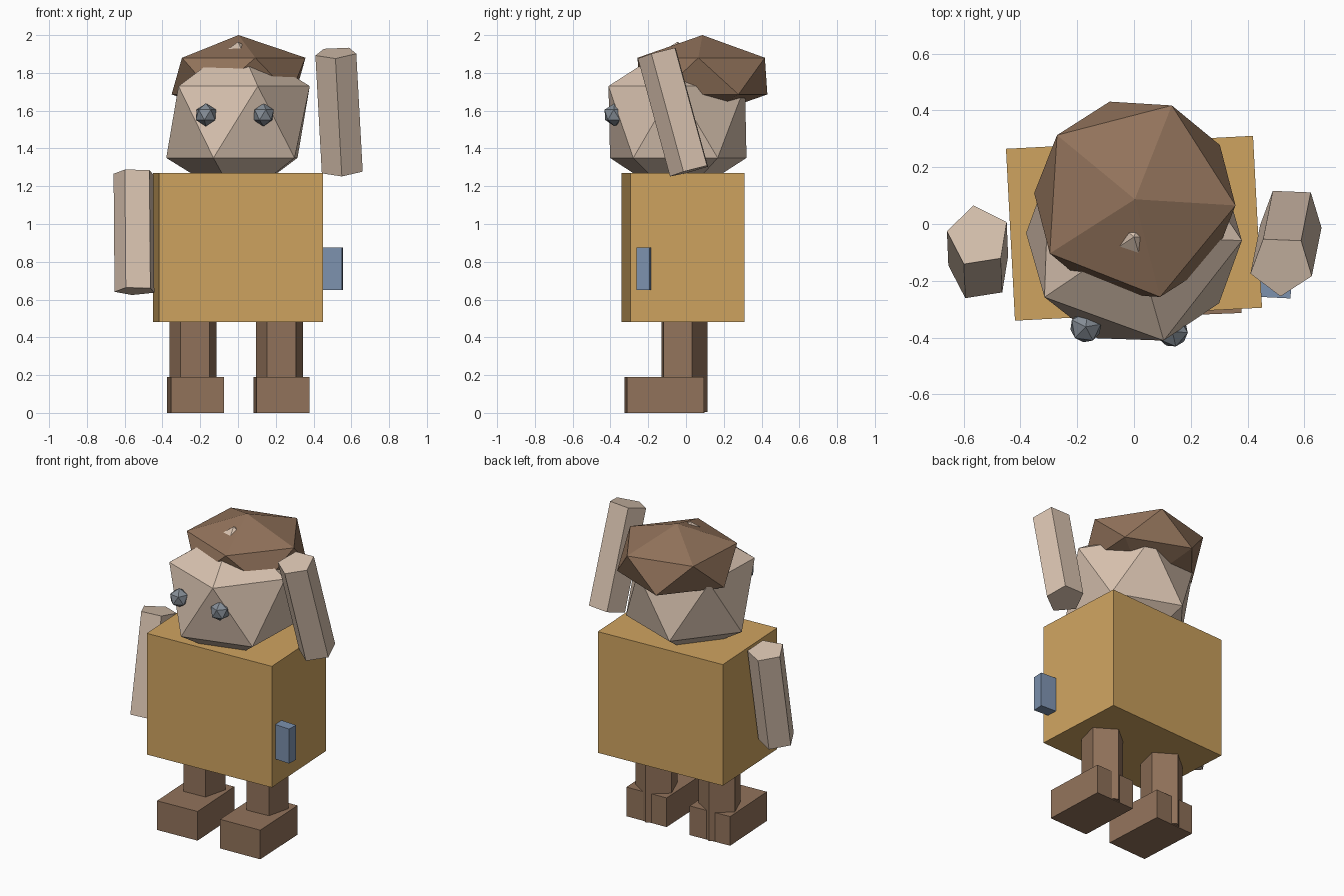
import bpy, bmesh
from math import radians, sin, cos, tau
from mathutils import Matrix, Vector

if "Cube" in bpy.data.objects:
    bpy.data.objects.remove(bpy.data.objects["Cube"], do_unlink=True)


def linear(c):
    c /= 255
    return c / 12.92 if c <= 0.04045 else ((c + 0.055) / 1.055) ** 2.4


def material(name, *rgb):
    mat = bpy.data.materials.new(name)
    mat.use_nodes = True
    colour = (*map(linear, rgb), 1)
    mat.diffuse_color = colour
    bsdf = next(n for n in mat.node_tree.nodes if n.type == 'BSDF_PRINCIPLED')
    bsdf.inputs["Base Color"].default_value = colour
    return mat


def finish(name, bm, mat):
    bmesh.ops.recalc_face_normals(bm, faces=bm.faces)
    mesh = bpy.data.meshes.new(name)
    bm.to_mesh(mesh)
    bm.free()
    mesh.materials.append(mat)
    obj = bpy.data.objects.new(name, mesh)
    bpy.context.collection.objects.link(obj)
    return obj


def placed(centre, size, turn):
    return (Matrix.Translation(centre) @ Matrix.Rotation(radians(turn), 4, 'Z')
            @ Matrix.Diagonal((*size, 1)))


def box(name, mat, centre, size, turn):
    bm = bmesh.new()
    bmesh.ops.create_cube(bm, size=1, matrix=placed(centre, size, turn))
    return finish(name, bm, mat)


def gem(name, mat, centre, radii, turn):
    """Twenty-sided ball, optionally squashed."""
    bm = bmesh.new()
    bmesh.ops.create_icosphere(bm, subdivisions=1, radius=1,
                               matrix=placed(centre, radii, turn))
    return finish(name, bm, mat)


def limb(name, mat, bottom, top, radius, first_angle):
    """Five-sided prism between two points."""
    bottom, top = Vector(bottom), Vector(top)
    tilt = Vector((0, 0, 1)).rotation_difference(top - bottom)
    bm = bmesh.new()
    rings = []
    for end in (bottom, top):
        ring = []
        for i in range(5):
            a = radians(first_angle) + tau * i / 5
            ring.append(bm.verts.new(end + tilt @ Vector((radius * cos(a), radius * sin(a), 0))))
        rings.append(ring)
        bm.faces.new(ring)
    low, high = rings
    for i in range(5):
        j = (i + 1) % 5
        bm.faces.new((low[i], low[j], high[j], high[i]))
    return finish(name, bm, mat)


shirt = material("ochre", 207, 164, 96)
brown = material("brown", 146, 115, 91)
skin = material("pale skin", 216, 194, 175)
blue = material("dusty blue", 124, 145, 174)
grey = material("slate grey", 133, 141, 150)

# Body and side pouch
box("body", shirt, (0, -0.015, 0.875), (0.871, 0.606, 0.79), 3)
box("side_pouch", blue, (0.453, -0.222, 0.763), (0.2, 0.07, 0.225), -3)

# Legs and feet
for side, x, turn in (("right", -0.235, 4), ("left", 0.222, 4)):
    limb(side + "_leg", brown, (x, -0.018, 0.005), (x, -0.018, 0.52), 0.131, 90 + turn)
for side, x, turn in (("right", -0.225, 3), ("left", 0.23, 2.3)):
    box(side + "_foot", brown, (x, -0.114, 0.095), (0.282, 0.41, 0.19), turn)

# Arms, one hanging and one raised
limb("right_arm", skin, (-0.543, -0.163, 0.645), (-0.548, -0.043, 1.27), 0.112, 99)
limb("left_arm", skin, (0.553, 0.025, 1.282), (0.519, -0.145, 1.906), 0.114, -92)

# Head, hair and eyes
gem("head", skin, (0, -0.045, 1.54), (0.425, 0.425, 0.425), -2)
gem("hair", brown, (0.003, 0.087, 1.783), (0.397, 0.397, 0.217), -3.5)
gem("right_eye", grey, (-0.17, -0.362, 1.578), (0.061, 0.061, 0.061), 10)
gem("left_eye", grey, (0.135, -0.378, 1.578), (0.061, 0.061, 0.061), -5)
